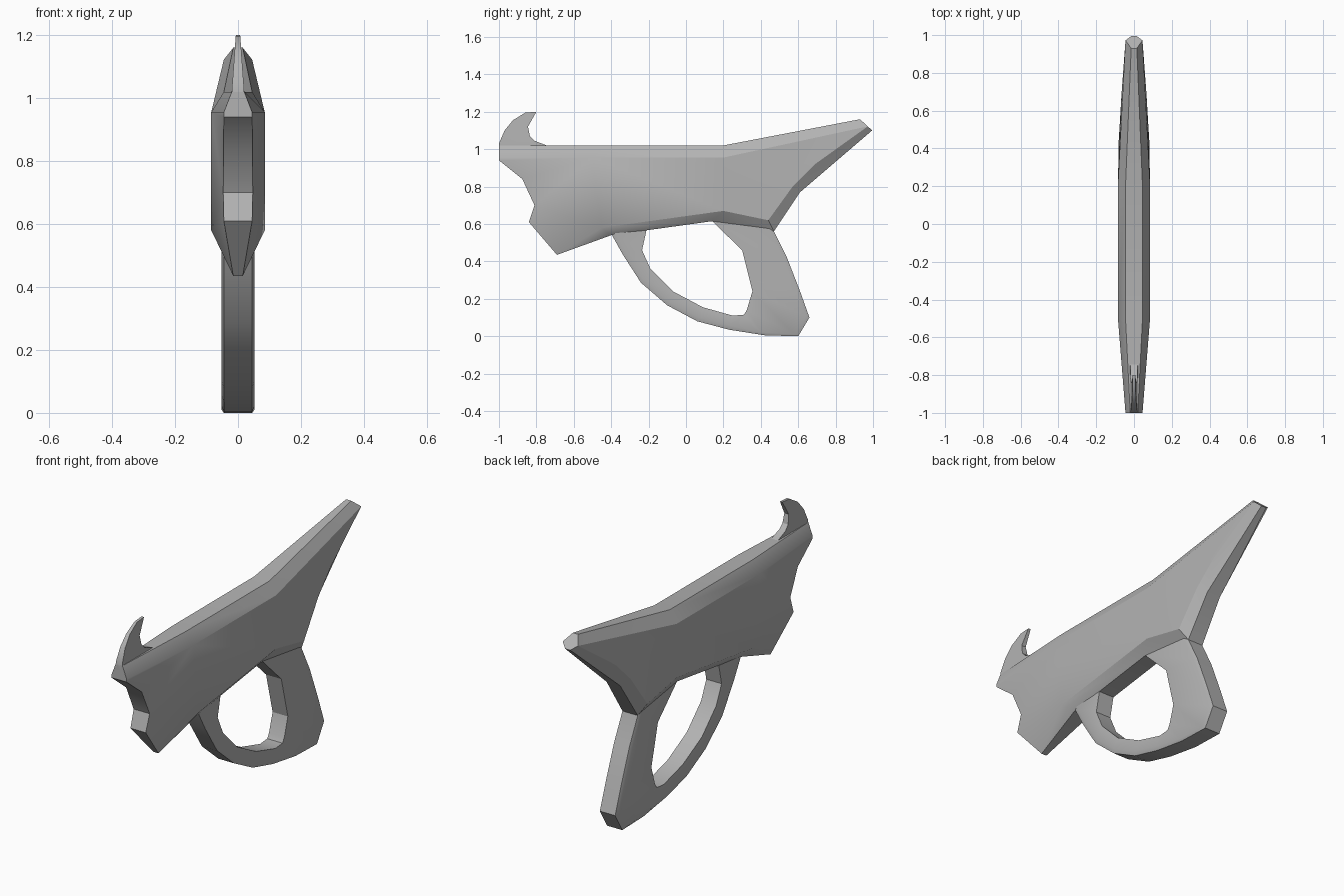
import bpy, bmesh
from math import radians
from mathutils import Vector

if "Cube" in bpy.data.objects:
    bpy.data.objects.remove(bpy.data.objects["Cube"])

grey = bpy.data.materials.new("dark_grey")
grey.diffuse_color = (.45, .45, .45, 1)
grey.use_nodes = True
grey.node_tree.nodes["Principled BSDF"].inputs["Base Color"].default_value = grey.diffuse_color


def build(name, verts, faces):
    me = bpy.data.meshes.new(name)
    me.from_pydata(verts, [], faces)
    bm = bmesh.new()
    bm.from_mesh(me)
    bmesh.ops.remove_doubles(bm, verts=bm.verts, dist=1e-5)
    bmesh.ops.recalc_face_normals(bm, faces=bm.faces)
    bm.to_mesh(me)
    bm.free()
    me.materials.append(grey)
    ob = bpy.data.objects.new(name, me)
    bpy.context.collection.objects.link(ob)
    bpy.ops.object.select_all(action='DESELECT')
    ob.select_set(True)
    bpy.context.view_layer.objects.active = ob
    bpy.ops.object.shade_smooth_by_angle(angle=radians(30))
    return ob


def mirrored(name, half, side_faces, rim, caps=()):
    """Mirror the +x half; rim edges are bridged straight across to -x."""
    n = len(half)
    verts = list(half) + [(-x, y, z) for x, y, z in half]
    faces = list(side_faces) + [tuple(i + n for i in reversed(f)) for f in side_faces]
    faces += [(a, b, b + n, a + n) for a, b in rim]
    faces += [tuple(c) + tuple(i + n for i in reversed(c)) for c in caps]
    return build(name, verts, faces)


# Faceted body: named half points (x, y, z)
P = {
    # top edge, front to back
    "t0": (.02, -1, 1.02), "t1": (.045, -.5, 1.02), "t2": (.045, .2, 1.02), "t3": (.015, .93, 1.16),
    # upper shoulder
    "s0": (.045, -1, .955), "s1": (.085, -.5, .955), "s2": (.085, .2, .955), "s3": (.045, .972, 1.122),
    # lower shoulder
    "l1": (.085, -.45, .58), "l2": (.085, .2, .67), "l3": (.081, .44, .62),
    "l4": (.073, .57, .80), "l5": (.066, .69, .92),
    # bottom edge
    "b0": (.045, -.4, .54), "b1": (.045, .14, .615), "b2": (.045, .47, .56),
    "b3": (.04, .61, .77), "b4": (.015, .995, 1.10),
    # notched front
    "p": (.015, -.69, .435), "n1": (.045, -.84, .61), "n2": (.047, -.81, .70),
    "n3": (.046, -.875, .84), "n4": (.045, -1, .94),
}
ID = {k: i for i, k in enumerate(P)}


def ids(text):
    return [tuple(ID[k] for k in f.split()) for f in text.split(",")]


sides = ids("t0 t1 s1 s0,t1 t2 s2 s1,t2 t3 s3 s2,s1 s2 l2 l1,l1 p n1,l1 n1 n2,l1 n2 s1,"
            "s1 n2 n3,s1 n3 n4,s1 n4 s0,s2 s3 l5,s2 l5 l4,s2 l4 l3,s2 l3 l2,"
            "p l1 b0,l1 l2 b1 b0,l2 l3 b2 b1,l3 l4 b3 b2,l4 l5 b3,l5 s3 b4 b3")
rim = ids("t0 t1,t1 t2,t2 t3,b4 b3,b3 b2,b2 b1,b1 b0,b0 p,p n1,n1 n2,n2 n3,n3 n4,n4 s0,s0 t0")
mirrored("body", list(P.values()), sides, rim, ids("t3 s3 b4"))

# Curved hook on the front top, thinning toward its tip
hook = [(-1, .99), (-1, 1.03), (-.97, 1.10), (-.925, 1.155), (-.86, 1.195), (-.80, 1.2),
        (-.845, 1.12), (-.835, 1.07), (-.81, 1.045), (-.745, 1.02), (-.745, .99)]
half = [(.02 - .013 * max(0, z - 1.02) / .18, y, z) for y, z in hook]
n = len(half)
hook_faces = [(0, 1, 9, 10), (1, 2, 8, 9), (2, 3, 7, 8), (3, 4, 6, 7), (4, 5, 6)]
mirrored("hook", half, hook_faces, [(i, (i + 1) % n) for i in range(n)])

# Grip and guard loop: outer / inner side-view pairs
loop = [((-.41, .57), (-.2, .62)), ((-.39, .53), (-.215, .55)), ((-.34, .44), (-.235, .46)),
        ((-.24, .285), (-.19, .36)), ((-.1, .165), (-.07, .24)), ((.06, .08), (.09, .155)),
        ((.23, .035), (.25, .11)), ((.42, .005), (.31, .115)), ((.60, 0), (.325, .14)),
        ((.66, .10), (.355, .24)), ((.61, .24), (.34, .30)), ((.54, .42), (.30, .46)),
        ((.47, .56), (.14, .615)), ((.45, .65), (.12, .65))]
half = []
for o, i in loop:
    o, i = Vector(o), Vector(i)
    c = o + (i - o).normalized() * .022      # chamfer line
    half += [(.045, *o), (.052, *c), (.045, *i)]
m = len(loop)
faces, rim = [], []
for k in range(0, 3 * (m - 1), 3):
    faces += [(k, k + 1, k + 4, k + 3), (k + 1, k + 2, k + 5, k + 4)]
    rim += [(k, k + 3), (k + 2, k + 5)]
mirrored("grip_and_guard", half, faces, rim, [(0, 1, 2), (3 * m - 3, 3 * m - 2, 3 * m - 1)])
